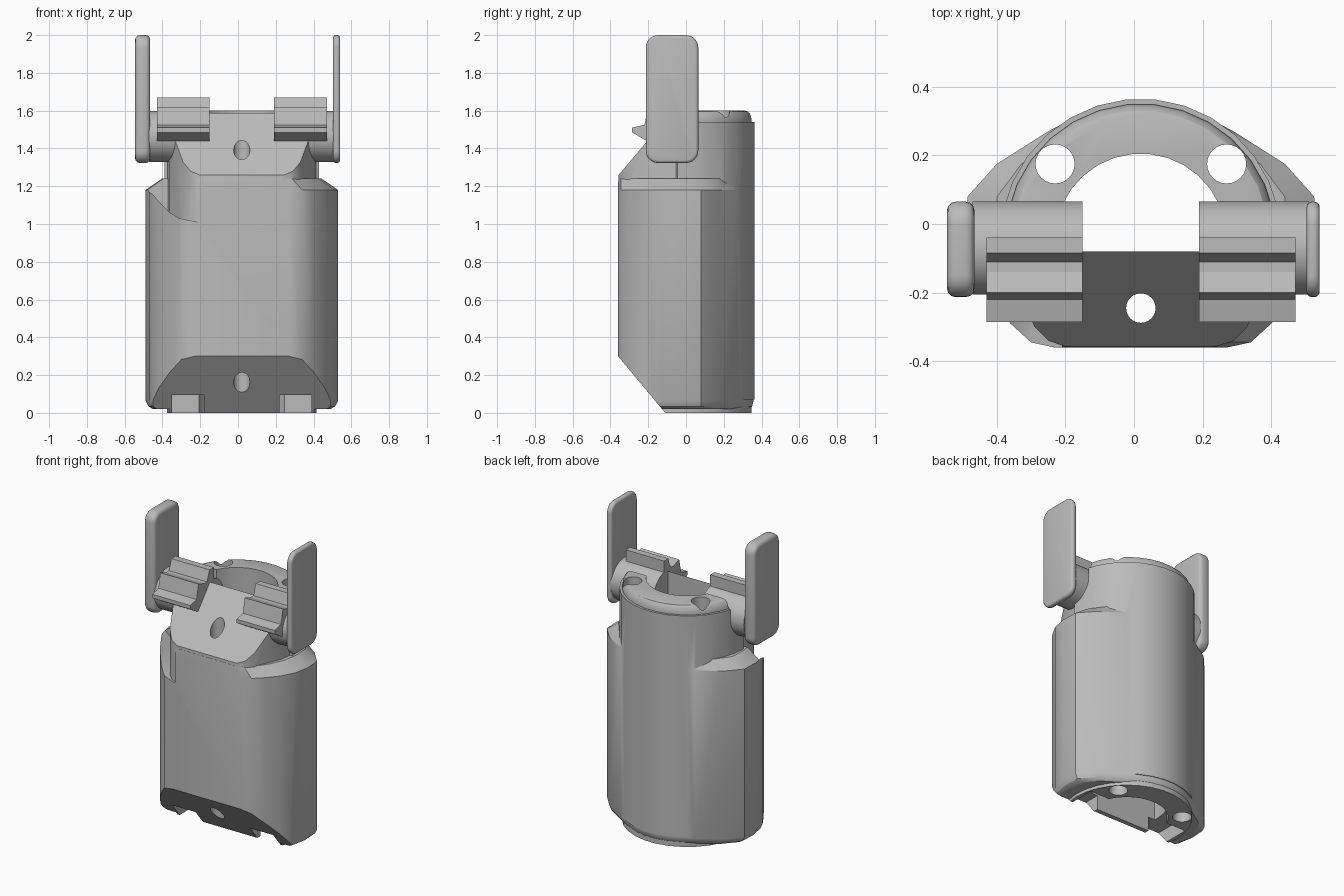
import bpy, bmesh
from math import sin, cos, radians

cube = bpy.data.objects.get("Cube")
if cube:
    bpy.data.objects.remove(cube)

CX = 0.02          # symmetry plane of the housing
ARC_Y = -0.045     # centre of the rounded back

grey = bpy.data.materials.new("plain grey")
grey.use_nodes = True
grey.diffuse_color = (0.5, 0.5, 0.5, 1)
grey.node_tree.nodes["Principled BSDF"].inputs["Base Color"].default_value = (0.5, 0.5, 0.5, 1)


def loft(name, rings):
    """Closed solid through rings of equal point count."""
    bm = bmesh.new()
    loops = [[bm.verts.new(p) for p in ring] for ring in rings]
    n = len(loops[0])
    for a, b in zip(loops, loops[1:]):
        for i in range(n):
            j = (i + 1) % n
            bm.faces.new((a[i], a[j], b[j], b[i]))
    bm.faces.new(loops[0])
    bm.faces.new(loops[-1])
    bmesh.ops.recalc_face_normals(bm, faces=bm.faces)
    mesh = bpy.data.meshes.new(name)
    bm.to_mesh(mesh)
    bm.free()
    mesh.materials.append(grey)
    ob = bpy.data.objects.new(name, mesh)
    bpy.context.collection.objects.link(ob)
    return ob


def plan_loft(name, outline, levels):
    """Stack a plan outline at (z, x scale, y scale) levels."""
    return loft(name, [[(CX + x * sx, y * sy, z) for x, y in outline] for z, sx, sy in levels])


def along_x(name, profile, x0, x1):
    return loft(name, [[(x, y, z) for y, z in profile] for x in (x0, x1)])


def along_y(name, profile, y0, y1):
    return loft(name, [[(x, y, z) for x, z in profile] for y in (y0, y1)])


def circle(u, v, r, n=32):
    return [(u + r * cos(radians(360 * i / n)), v + r * sin(radians(360 * i / n))) for i in range(n)]


def rect(u0, u1, v0, v1):
    return [(u0, v0), (u1, v0), (u1, v1), (u0, v1)]


def back_arc(r, start=0):
    return [(r * cos(radians(a)), ARC_Y + r * sin(radians(a))) for a in range(start, 90, 12)]


def mirrored(half):
    return half + [(-x, y) for x, y in reversed(half)]


def select(ob):
    bpy.ops.object.select_all(action='DESELECT')
    ob.select_set(True)
    bpy.context.view_layer.objects.active = ob


def combine(ob, other, operation):
    other.hide_render = True
    mod = ob.modifiers.new("join", 'BOOLEAN')
    mod.operation, mod.solver, mod.object = operation, 'EXACT', other
    select(ob)
    bpy.ops.object.modifier_apply(modifier=mod.name)
    bpy.data.objects.remove(other)


def smooth(ob, angle=32):
    select(ob)
    bpy.ops.object.shade_smooth_by_angle(angle=radians(angle))


# Wide lower housing with side lobes and sloped shoulders
lobe_half = [(0.25, -0.36), (0.32, -0.345), (0.38, -0.29), (0.44, -0.22), (0.49, -0.13),
             (0.51, -0.03), (0.505, 0.08), (0.42, 0.175), (0.27, 0.27)] + back_arc(0.405, 60)
housing = plan_loft("housing", mirrored(lobe_half),
                    [(0.02, 0.92, 0.94), (0.035, 0.97, 0.98), (0.065, 1, 1), (1.18, 1, 1), (1.24, 0.83, 0.995)])

# Scooped shoulder on the right front corner
scoop = [(-0.56, 1.3), (-0.49, 1.19), (-0.45, 1.155), (-0.4, 1.1), (-0.36, 1.06), (-0.31, 1.03), (-0.21, 1.01), (-0.21, 1.3)]
combine(housing, along_y("scoop_cutter", scoop, -0.5, -0.08), 'DIFFERENCE')

# Inner column with a rounded top, and the back shell around it
column_half = [(0.22, -0.357), (0.27, -0.34), (0.31, -0.3), (0.345, -0.22), (0.385, -0.12)]
column = plan_loft("column", mirrored(column_half + back_arc(0.395)),
                   [(0, 1, 1), (1.55, 1, 1), (1.58, 0.98, 0.98), (1.595, 0.945, 0.945), (1.6, 0.9, 0.9)])
combine(housing, column, 'UNION')
shell = plan_loft("back_shell", mirrored([(0.3, -0.1)] + back_arc(0.41)), [(0.07, 1, 1), (1.54, 1, 1)])
combine(housing, shell, 'UNION')

# Central bore
bore = plan_loft("bore", mirrored([(0.25, -0.08)] + back_arc(0.25)), [(-0.1, 1, 1), (1.8, 1, 1)])
combine(housing, bore, 'DIFFERENCE')

# Slanted front cuts at the top and the bottom
top_cut = [(-0.45, 1.148), (-0.45, 1.7), (0.014, 1.7)]
bottom_cut = [(-0.443, 0.4), (-0.027, -0.1), (-0.6, -0.1), (-0.6, 0.4)]
for profile in (top_cut, bottom_cut):
    combine(housing, along_x("slope_cutter", profile, -1, 1), 'DIFFERENCE')

# Vertical screw holes
for x, y, r in ((-0.25, 0.175, 0.057), (0.25, 0.175, 0.057), (0, -0.245, 0.043)):
    combine(housing, plan_loft("hole", circle(x, y, r, 24), [(-0.1, 1, 1), (1.8, 1, 1)]), 'DIFFERENCE')

# Hinge clearance at the top and hinge pockets at the bottom
for s in (-1, 1):
    clearance = along_x("clearance", rect(-0.09, 0.066, 1.45, 1.8), CX + s * 0.17, CX + s * 0.7)
    combine(housing, clearance, 'DIFFERENCE')
    pocket = along_x("pocket", rect(-0.3, 0.06, -0.1, 0.095), CX + s * 0.2, CX + s * 0.37)
    combine(housing, pocket, 'DIFFERENCE')
smooth(housing)

# Hinge barrels and toothed sectors on both sides
teeth = [(-0.04, 1.48), (-0.04, 1.67), (-0.085, 1.67), (-0.11, 1.6), (-0.14, 1.6), (-0.2, 1.62),
         (-0.215, 1.55), (-0.22, 1.525), (-0.285, 1.51), (-0.285, 1.485), (-0.21, 1.44), (-0.1, 1.42)]
for s, side in ((-1, "right"), (1, "left")):
    barrel = along_x(side + "_hinge_barrel", circle(-0.07, 1.463, 0.136, 40), CX + s * 0.17, CX + s * 0.49)
    smooth(barrel)
    along_x(side + "_toothed_sector", teeth, CX + s * 0.17, CX + s * 0.45)


# Upright paddles with rounded corners
def rounded_rect(u0, u1, v0, v1, r):
    corners = ((u1 - r, v1 - r, 0), (u0 + r, v1 - r, 90), (u0 + r, v0 + r, 180), (u1 - r, v0 + r, 270))
    return [(u + r * cos(radians(a + d)), v + r * sin(radians(a + d)))
            for u, v, a in corners for d in range(0, 91, 15)]


for side, x0, x1, edge in (("right", -0.545, -0.465, 0.025), ("left", 0.503, 0.541, 0.015)):
    paddle = along_x(side + "_paddle", rounded_rect(-0.213, 0.065, 1.323, 2.0, 0.065), x0, x1)
    bevel = paddle.modifiers.new("soft_edge", 'BEVEL')
    bevel.width, bevel.segments, bevel.limit_method = edge, 3, 'ANGLE'
    bevel.angle_limit = radians(40)
    select(paddle)
    bpy.ops.object.modifier_apply(modifier=bevel.name)
    smooth(paddle)
